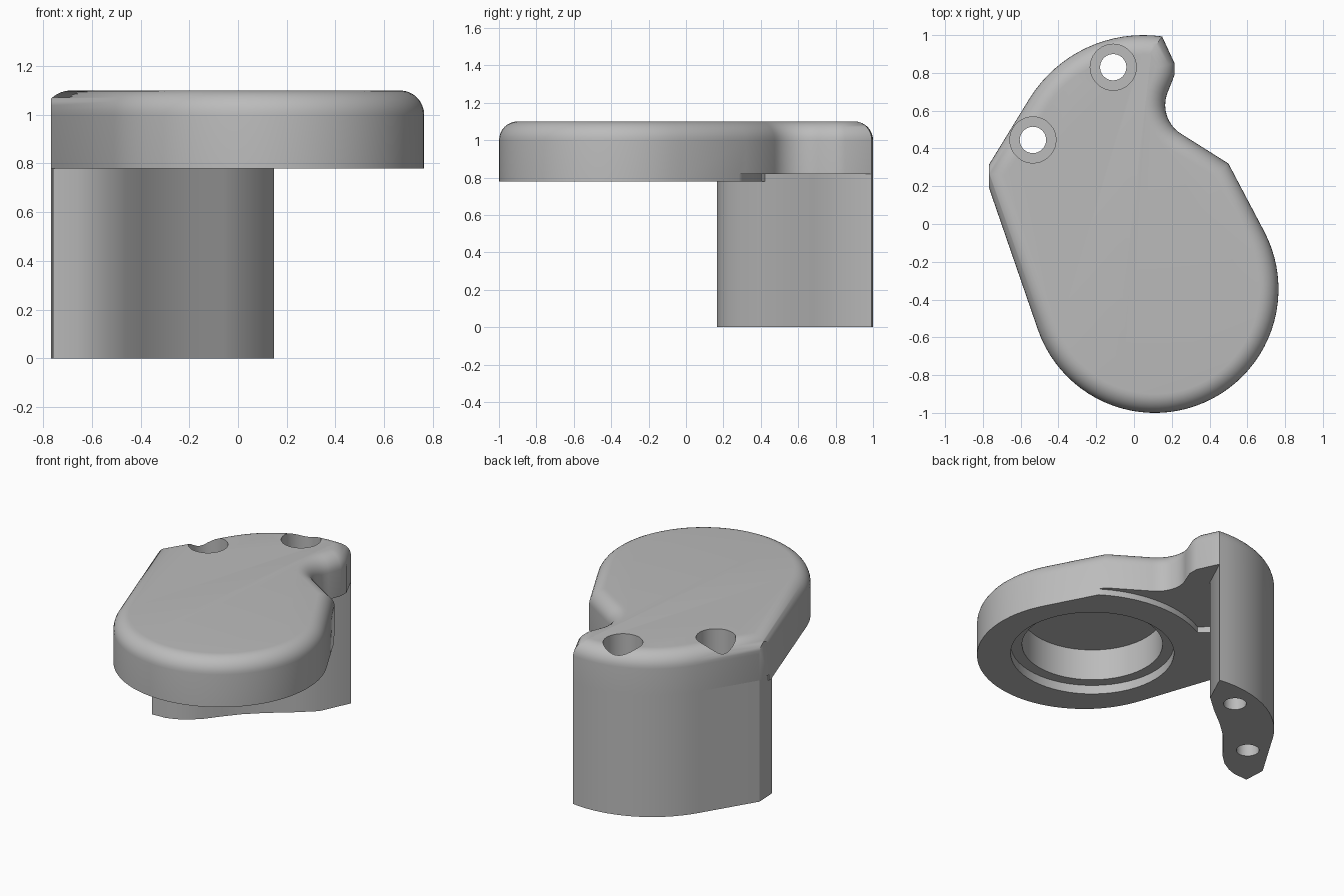
import bpy, bmesh
from math import radians, cos, sin
from mathutils import Vector

cube = bpy.data.objects.get("Cube")
if cube:
    bpy.data.objects.remove(cube, do_unlink=True)

grey = bpy.data.materials.new("plain grey")
grey.use_nodes = True
grey.diffuse_color = (0.5, 0.5, 0.5, 1)
grey.node_tree.nodes["Principled BSDF"].inputs["Base Color"].default_value = (0.5, 0.5, 0.5, 1)


def arc(cx, cy, r, start, end, steps):
    angles = [radians(start + (end - start) * i / steps) for i in range(steps + 1)]
    return [(cx + r * cos(a), cy + r * sin(a)) for a in angles]


def prism(name, outline, z0, z1, fillet=0, trim_x=None):
    bm = bmesh.new()
    base = bm.faces.new([bm.verts.new((x, y, z0)) for x, y in outline])
    lift = bmesh.ops.extrude_face_region(bm, geom=[base])
    top = [v for v in lift["geom"] if isinstance(v, bmesh.types.BMVert)]
    bmesh.ops.translate(bm, verts=top, vec=(0, 0, z1 - z0))
    bmesh.ops.recalc_face_normals(bm, faces=bm.faces)
    if fillet:
        rim = [e for e in bm.edges if all(v.co.z > z1 - 1e-4 for v in e.verts)]
        bmesh.ops.bevel(bm, geom=rim, offset=fillet, segments=8, profile=0.5,
                        affect='EDGES', clamp_overlap=False)
    if trim_x is not None:
        geom = bm.verts[:] + bm.edges[:] + bm.faces[:]
        bmesh.ops.bisect_plane(bm, geom=geom, plane_co=(trim_x, 0, 0),
                               plane_no=(-1, 0, 0), clear_outer=True)
        bmesh.ops.holes_fill(bm, edges=[e for e in bm.edges if e.is_boundary], sides=0)
        bmesh.ops.recalc_face_normals(bm, faces=bm.faces)
    mesh = bpy.data.meshes.new(name)
    bm.to_mesh(mesh)
    bm.free()
    mesh.materials.append(grey)
    ob = bpy.data.objects.new(name, mesh)
    bpy.context.collection.objects.link(ob)
    return ob


def cut(target, cutters):
    for c in cutters:
        mod = target.modifiers.new(c.name, 'BOOLEAN')
        mod.operation = 'DIFFERENCE'
        mod.solver = 'EXACT'
        mod.object = c
        c.hide_render = True


def finish(ob, cutters):
    # bake the cuts, then smooth the curved walls
    bpy.ops.object.select_all(action='DESELECT')
    bpy.context.view_layer.objects.active = ob
    ob.select_set(True)
    cut(ob, cutters)
    for mod in list(ob.modifiers):
        bpy.ops.object.modifier_apply(modifier=mod.name)
    bpy.ops.object.shade_smooth_by_angle(angle=radians(32))


# Teardrop cover plate with a notch on its left side
back_arc = arc(0.05, 0.29, 0.71, 82, 148, 16)
plate_outline = (arc(0.11, -0.345, 0.655, -161, 28, 44) + [(0.5, 0.32)]
                 + arc(0.345, 0.63, 0.18, 240, 155, 10)
                 + [(0.215, 0.79), (0.215, 0.85)]
                 + back_arc + [(-0.795, 0.27)])
plate = prism("cover_plate", plate_outline, 0.78, 1.1, fillet=0.1, trim_x=-0.768)

# Mounting leg with a curved inner face
inner_face = [(-0.76, 0.165), (-0.66, 0.17), (-0.6, 0.19), (-0.53, 0.23), (-0.46, 0.295),
              (-0.39, 0.385), (-0.31, 0.48), (-0.2, 0.58), (-0.06, 0.69), (0.054, 0.79)]
leg = prism("mounting_leg", back_arc + [(-0.768, 0.31)] + inner_face, 0, 0.82)

# Raised underside beyond the round seat
step = prism("step_cutter", arc(0.11, -0.345, 0.75, 30, 118, 24)
             + [(-0.4, 0.46), (-0.5, 0.3), (-0.6, 0.24), (-0.9, 0.19), (-0.9, 1.2), (1, 1.2)],
             0.6, 0.82)

# Round stepped pocket under the plate
pocket = [prism("pocket_rim_cutter", arc(0.09, -0.29, 0.5, 0, 354, 59), 0.6, 0.84),
          prism("pocket_cutter", arc(0.09, -0.29, 0.43, 0, 354, 59), 0.7, 1.05)]

# Counterbored screw holes
bores, holes = [], []
for x, y in ((-0.11, 0.83), (-0.535, 0.445)):
    bores.append(prism("counterbore_cutter", arc(x, y, 0.122, 0, 350, 35), 0.88, 1.3))
    holes.append(prism("screw_hole_cutter", arc(x, y, 0.07, 0, 345, 23), -0.2, 1.2))

finish(plate, [step] + pocket + bores + holes)
finish(leg, holes)
for helper in [step] + pocket + bores + holes:
    bpy.data.objects.remove(helper, do_unlink=True)
